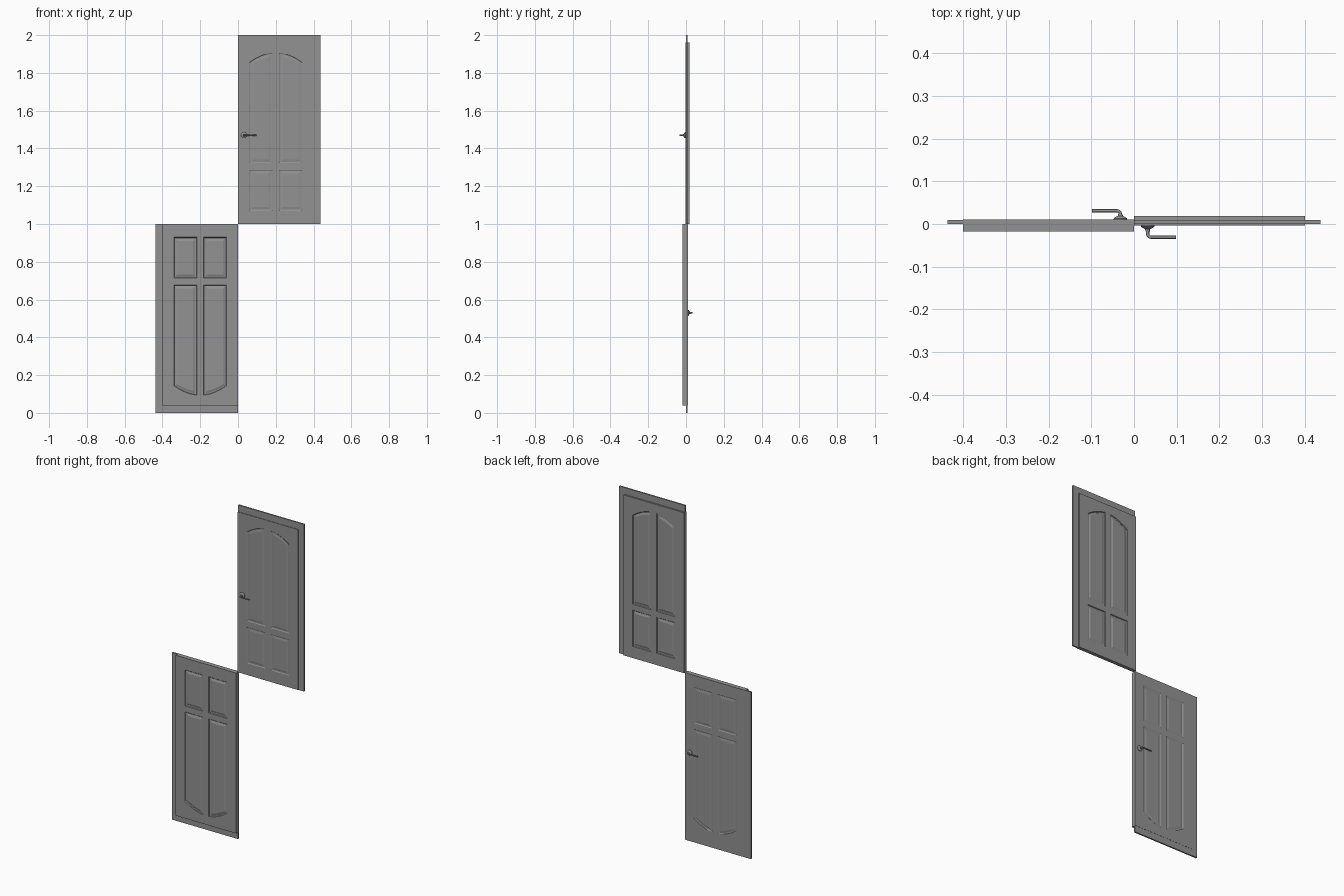
import bpy, bmesh, math
from mathutils import Vector

if "Cube" in bpy.data.objects:
    bpy.data.objects.remove(bpy.data.objects["Cube"])

grey = bpy.data.materials.new("door grey")
grey.diffuse_color = (0.29, 0.29, 0.29, 1)
grey.use_nodes = True
grey.node_tree.nodes["Principled BSDF"].inputs["Base Color"].default_value = grey.diffuse_color

W, H = 0.40, 0.96                      # door leaf
LIP_W, LIP_H = 0.4365, 1.0             # rebate lip
PANELS = [(0.06, 0.182, 0.07, 0.287, False), (0.218, 0.34, 0.07, 0.287, False),
          (0.06, 0.182, 0.322, 0.0, True), (0.218, 0.34, 0.322, 0.0, True)]


def finish(bm, name, smooth=False):
    bmesh.ops.remove_doubles(bm, verts=bm.verts, dist=1e-6)
    bmesh.ops.recalc_face_normals(bm, faces=bm.faces)
    mesh = bpy.data.meshes.new(name)
    bm.to_mesh(mesh)
    bm.free()
    mesh.materials.append(grey)
    obj = bpy.data.objects.new(name, mesh)
    bpy.context.collection.objects.link(obj)
    if smooth:
        bpy.context.view_layer.objects.active = obj
        obj.select_set(True)
        bpy.ops.object.shade_smooth_by_angle(angle=math.radians(40))
        obj.select_set(False)
    return obj


def outline(panel, d):
    """Panel outline shrunk by d; the tall panels share one arched top."""
    x0, x1, z0, z1, arched = panel
    pts = [(x0 + d, z0 + d), (x1 - d, z0 + d)]
    n = 10 if arched else 1
    for i in range(n + 1):
        x = (x1 - d) + (x0 - x1 + 2 * d) * i / n
        top = 0.907 - 0.052 * ((x - 0.2) / 0.14) ** 2 if arched else z1
        pts.append((x, top - d))
    return pts


def door(name, s, y_lip, y_back, y_handle):
    out = 1 if y_lip > y_back else -1

    def P(x, y, z):
        return Vector((s * x, y, 1 + s * z))

    # leaf with moulded panels on both sides
    bm = bmesh.new()
    rims = []
    for y, direction, depth in ((y_lip, out, 0.0025), (y_back, -out, 0.005)):
        rim = [bm.verts.new(P(x, y, z)) for x, z in ((0, 0), (W, 0), (W, H), (0, H))]
        rims.append(rim)
        edges = [bm.edges.new((rim[i], rim[i - 1])) for i in range(4)]
        moulding = ((0, 0), (0.003, 0.8), (0.007, 1), (0.010, 0.9), (0.020, 0.2))
        for panel in PANELS:
            rings = []
            for d, k in moulding:
                rings.append([bm.verts.new(P(x, y - direction * depth * k, z))
                              for x, z in outline(panel, d)])
            n = len(rings[0])
            edges += [bm.edges.new((rings[0][i], rings[0][i - 1])) for i in range(n)]
            for a, b in zip(rings, rings[1:]):
                for i in range(n):
                    bm.faces.new((a[i - 1], a[i], b[i], b[i - 1]))
            bm.faces.new(rings[-1])
        bmesh.ops.triangle_fill(bm, edges=edges, use_beauty=True, normal=(0, direction, 0))
    for i in range(4):
        bm.faces.new((rims[0][i - 1], rims[0][i], rims[1][i], rims[1][i - 1]))
    finish(bm, name + "_leaf")

    # L-shaped rebate lip along the hinge side and the end
    bm = bmesh.new()
    shape = [(W, 0), (LIP_W, 0), (LIP_W, LIP_H), (0, LIP_H), (0, H), (W, H)]
    face = bm.faces.new([bm.verts.new(P(x, 0, z)) for x, z in shape])
    ext = bmesh.ops.extrude_face_region(bm, geom=[face])
    for v in ext["geom"]:
        if isinstance(v, bmesh.types.BMVert):
            v.co.y = 0.009
    finish(bm, name + "_lip")

    # flared round rosette
    hx, hz = 0.032, 0.47
    bm = bmesh.new()
    rings = []
    for r, t in ((0.016, 0), (0.016, 0.003), (0.012, 0.006), (0.006, 0.009), (0.005, 0.014)):
        rings.append([bm.verts.new(P(hx + r * math.cos(a), y_lip + out * t, hz + r * math.sin(a)))
                      for a in (2 * math.pi * i / 20 for i in range(20))])
    for a, b in zip(rings, rings[1:]):
        for i in range(20):
            bm.faces.new((a[i - 1], a[i], b[i], b[i - 1]))
    bm.faces.new(rings[0])
    bm.faces.new(rings[-1])
    finish(bm, name + "_rosette", True)

    # bent lever swept along a path
    yl = y_handle
    path = [(hx, y_lip, hz), (hx, yl - out * 0.008, hz)]
    for i in range(1, 6):
        a = math.pi / 2 * i / 5
        path.append((hx + 0.008 * (1 - math.cos(a)), yl - out * 0.008 * (1 - math.sin(a)), hz))
    path.append((0.098, yl, hz))
    curve = bpy.data.curves.new(name + "_lever", "CURVE")
    curve.dimensions = "3D"
    curve.bevel_depth = 0.0038
    curve.bevel_resolution = 2
    curve.use_fill_caps = True
    spline = curve.splines.new("POLY")
    spline.points.add(len(path) - 1)
    for p, c in zip(spline.points, path):
        p.co = (*P(*c), 1)
    curve.materials.append(grey)
    lever = bpy.data.objects.new(name + "_lever", curve)
    bpy.context.collection.objects.link(lever)


door("upper_door", 1, -0.003, 0.0186, -0.031)
door("lower_door", -1, 0.010, -0.0175, 0.031)
